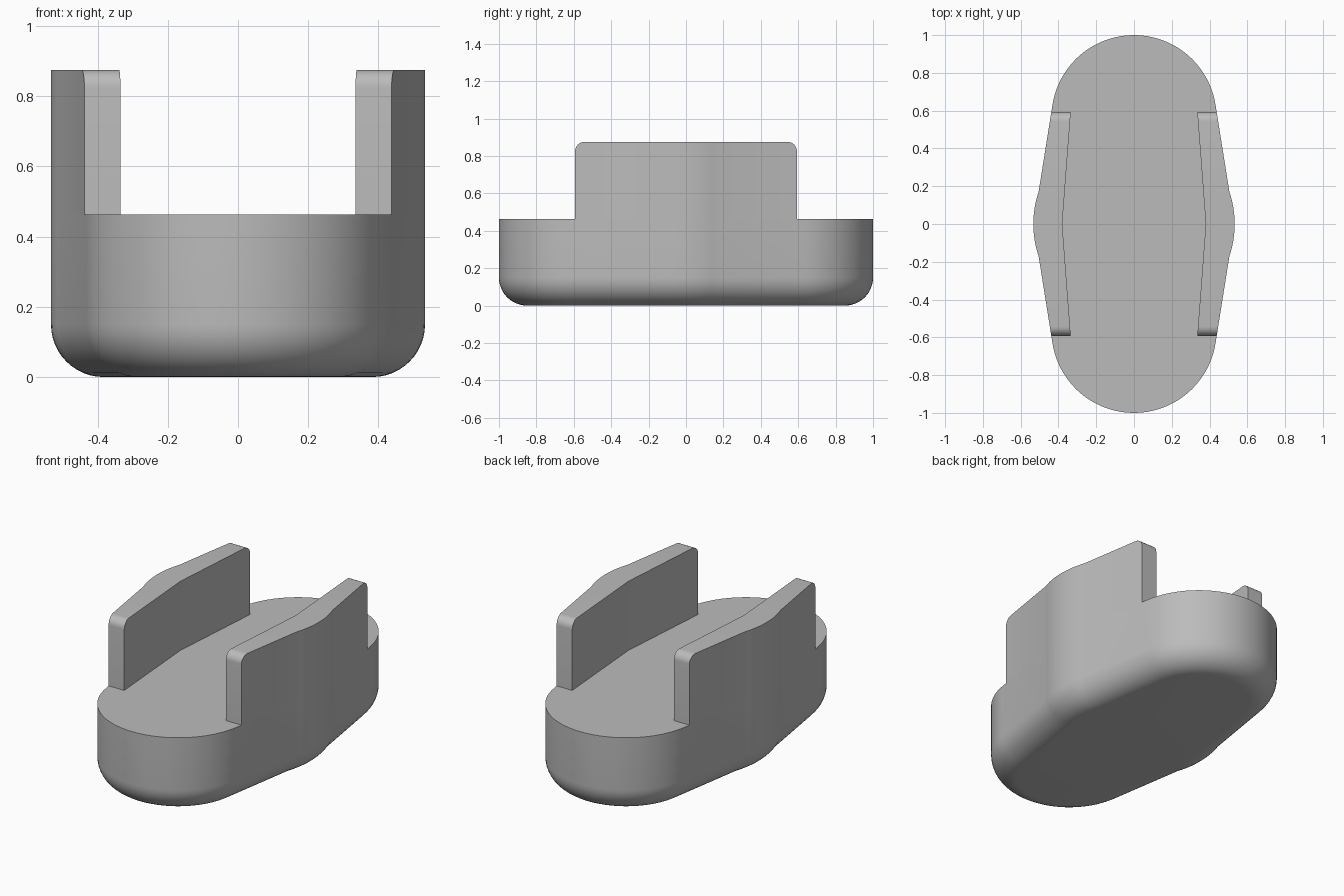
import bpy, bmesh, math
from mathutils import Vector

if "Cube" in bpy.data.objects:
    bpy.data.objects.remove(bpy.data.objects["Cube"])

BODY_TOP, WALL_TOP = 0.463, 0.875
END_R, MID_R, KINK_Y = 0.437, 0.533, 0.17
FILLET, WALL_Y, WALL_FILLET = 0.15, 0.593, 0.05
END_C = 1.0 - END_R
TILT = math.radians(9)
KINK = (math.sqrt(MID_R ** 2 - KINK_Y ** 2), KINK_Y)
TANGENT = (END_R * math.cos(TILT), END_C + END_R * math.sin(TILT))

grey = bpy.data.materials.new("grey plastic")
grey.diffuse_color = (0.5, 0.5, 0.5, 1)
grey.use_nodes = True
grey.node_tree.nodes["Principled BSDF"].inputs["Base Color"].default_value = grey.diffuse_color


def finish(name, bm):
    bmesh.ops.recalc_face_normals(bm, faces=bm.faces)
    mesh = bpy.data.meshes.new(name)
    bm.to_mesh(mesh)
    bm.free()
    mesh.materials.append(grey)
    ob = bpy.data.objects.new(name, mesh)
    bpy.context.collection.objects.link(ob)
    bpy.ops.object.select_all(action='DESELECT')
    ob.select_set(True)
    bpy.context.view_layer.objects.active = ob
    bpy.ops.object.shade_smooth_by_angle(angle=math.radians(30))


def side_x(y):
    """Outer half width of the body between the rounded ends."""
    y = abs(y)
    if y <= KINK_Y:
        return math.sqrt(MID_R ** 2 - y * y)
    t = (y - KINK[1]) / (TANGENT[1] - KINK[1])
    return KINK[0] + t * (TANGENT[0] - KINK[0])


def outline():
    """Plan outline, counter-clockwise: bulging sides and round ends."""
    q = [(side_x(KINK_Y * i / 6), KINK_Y * i / 6) for i in range(7)]
    for i in range(21):
        a = TILT + (math.pi / 2 - TILT) * i / 20
        q.append((END_R * math.cos(a), END_C + END_R * math.sin(a)))
    half = q + [(-x, y) for x, y in q[-2::-1]]
    return [Vector(p) for p in half + [(-x, -y) for x, y in half[1:-1]]]


def inset(pts, d):
    out = []
    for i, p in enumerate(pts):
        a = (p - pts[i - 1]).normalized()
        b = (pts[(i + 1) % len(pts)] - p).normalized()
        n = Vector((-a.y - b.y, a.x + b.x)).normalized()
        out.append(p + n * d / n.dot(Vector((-a.y, a.x))))
    return out


# Body: outline swept up through a rounded lower edge
bm = bmesh.new()
pts = outline()
levels = []
for i in range(13):
    a = math.pi / 2 * i / 12
    levels.append((FILLET * (1 - math.sin(a)), FILLET * (1 - math.cos(a))))
levels.append((0, BODY_TOP))
rings = [[bm.verts.new((p.x, p.y, z)) for p in inset(pts, d)] for d, z in levels]
for lo, hi in zip(rings, rings[1:]):
    for i in range(len(lo)):
        j = (i + 1) % len(lo)
        bm.faces.new((lo[i], lo[j], hi[j], hi[i]))
bm.faces.new(rings[0][::-1])
bm.faces.new(rings[-1])
finish("body", bm)

# Side walls: flush outside, shallow V inside, rounded upper corners
half = [(KINK_Y * i / 6, WALL_TOP) for i in range(7)]
for i in range(9):
    a = math.pi / 2 * i / 8
    half.append((WALL_Y - WALL_FILLET * (1 - math.sin(a)),
                 WALL_TOP - WALL_FILLET * (1 - math.cos(a))))
stations = [(-y, z) for y, z in half[:0:-1]] + half
for name, s in (("right_wall", 1), ("left_wall", -1)):
    bm = bmesh.new()
    cols = []
    for y, z in stations:
        inner = 0.38 - 0.045 * abs(y) / WALL_Y
        outer = side_x(y)
        cols.append([bm.verts.new((s * x, y, h)) for x, h in
                     ((inner, BODY_TOP), (outer, BODY_TOP), (outer, z), (inner, z))])
    for c, d in zip(cols, cols[1:]):
        for i in range(4):
            j = (i + 1) % 4
            bm.faces.new((c[i], c[j], d[j], d[i]))
    bm.faces.new(cols[0])
    bm.faces.new(cols[-1])
    finish(name, bm)
